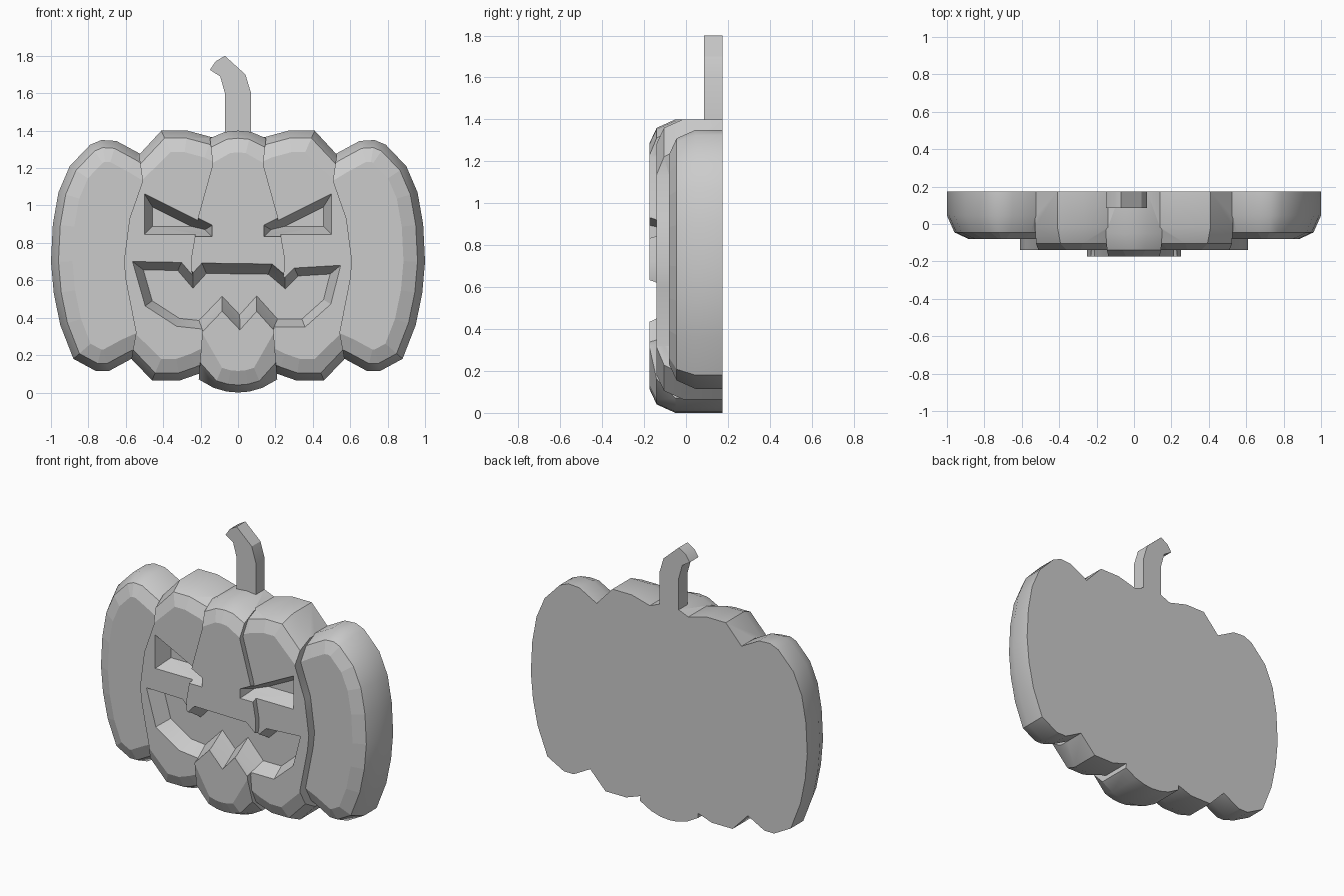
import bpy, bmesh, math
from mathutils import Vector

if "Cube" in bpy.data.objects:
    bpy.data.objects.remove(bpy.data.objects["Cube"])

BACK = 0.175
grey = bpy.data.materials.new("light_grey")
grey.use_nodes = True
colour = (0.6, 0.6, 0.6, 1)
grey.diffuse_color = colour
grey.node_tree.nodes["Principled BSDF"].inputs["Base Color"].default_value = colour


def inset(points, amount):
    """Move every corner of a clockwise outline inwards along its mitre."""
    result = []
    for i, p in enumerate(points):
        a = (p - points[i - 1]).normalized()
        b = (points[(i + 1) % len(points)] - p).normalized()
        na, nb = Vector((a.y, -a.x)), Vector((b.y, -b.x))
        result.append(p + (na + nb) * amount / max(1 + na.dot(nb), 0.5))
    return result


def loft(name, rings):
    """Skin matching outlines, given as (y, points), and cap both ends."""
    bm = bmesh.new()
    loops = [[bm.verts.new((p.x, y, p.y)) for p in pts] for y, pts in rings]
    n = len(loops[0])
    for lo, hi in zip(loops, loops[1:]):
        for i in range(n):
            j = (i + 1) % n
            bm.faces.new((lo[i], lo[j], hi[j], hi[i]))
    bm.faces.new(loops[0])
    bm.faces.new(loops[-1])
    bmesh.ops.recalc_face_normals(bm, faces=bm.faces)
    mesh = bpy.data.meshes.new(name)
    bm.to_mesh(mesh)
    bm.free()
    mesh.materials.append(grey)
    obj = bpy.data.objects.new(name, mesh)
    bpy.context.collection.objects.link(obj)
    return obj


def layer(name, front, top, wall, bottom):
    """Symmetric lobe layer: bevelled top and bottom arcs, straight side walls."""
    half = [Vector(p) for p in top + wall + bottom]
    first, last = len(top), len(top) + len(wall) - 1
    mirror = [Vector((-p.x, p.y)) for p in reversed(half) if p.x > 0]
    full = half + mirror
    rings = [(BACK, full)]
    for depth, amount, slide in ((0.125, 0, 0), (0.035, 0.04, 0.35), (0, 0.115, 0.95)):
        moved = inset(full, amount)[:len(half)]
        if wall:
            moved[first:last + 1] = half[first:last + 1]
            moved[first] = half[first].lerp(half[first + 1], slide)
            moved[last] = half[last].lerp(half[last - 1], slide)
        ring = moved + [Vector((-p.x, p.y)) for p, h in zip(reversed(moved), reversed(half)) if h.x > 0]
        rings.append((front + depth, ring))
    return loft(name, rings)


def carve(name, points):
    """Tapered cutter that narrows towards its floor."""
    pts = [Vector(p) for p in points]
    return loft(name, [(-0.22, inset(pts, -0.02)), (-0.15, pts), (-0.04, inset(pts, 0.048))])


# Lobe layers, from the wide back one to the narrow centre one
body = layer("pumpkin_body", -0.08,
             [(0, 1.1), (0.3, 1.14), (0.53, 1.28), (0.65, 1.345), (0.73, 1.35), (0.79, 1.325),
              (0.9, 1.21), (0.96, 1.07), (0.99, 0.9), (1, 0.7), (0.985, 0.53), (0.95, 0.36),
              (0.88, 0.18), (0.76, 0.115), (0.69, 0.115), (0.57, 0.18), (0.3, 0.3), (0, 0.35)],
             [], [])
middle = layer("middle_lobes", -0.14,
               [(0, 1.3), (0.14, 1.365), (0.27, 1.4), (0.41, 1.4)],
               [(0.53, 1.27), (0.51, 1.13), (0.58, 0.93), (0.61, 0.7), (0.6, 0.6),
                (0.545, 0.32), (0.57, 0.18)],
               [(0.46, 0.065), (0.31, 0.065), (0.21, 0.1), (0, 0.2)])
centre = layer("centre_lobe", -0.175,
               [(0, 1.4), (0.07, 1.393)],
               [(0.15, 1.36), (0.135, 1.22), (0.21, 0.95), (0.25, 0.72), (0.25, 0.66),
                (0.19, 0.33), (0.21, 0.07)],
               [(0.13, 0.025), (0.06, 0.005), (0, 0)])

# Eye and mouth cutters
eye = [(-0.505, 1.07), (-0.145, 0.89), (-0.145, 0.84), (-0.505, 0.84)]
cutters = [
    carve("right_eye", eye),
    carve("left_eye", [(-x, z) for x, z in reversed(eye)]),
    carve("mouth", [(-0.57, 0.705), (-0.3, 0.7), (-0.24, 0.63), (-0.19, 0.685), (0.18, 0.68),
                    (0.25, 0.62), (0.3, 0.67), (0.555, 0.685), (0.5, 0.47), (0.36, 0.345),
                    (0.19, 0.345), (0.1, 0.445), (0.01, 0.345), (-0.085, 0.445), (-0.19, 0.335),
                    (-0.33, 0.35), (-0.5, 0.46)]),
]

# Merge the lobes and carve the face
helpers = [(middle, "UNION"), (centre, "UNION")] + [(c, "DIFFERENCE") for c in cutters]
for obj, operation in helpers:
    mod = body.modifiers.new(obj.name, "BOOLEAN")
    mod.operation, mod.solver, mod.object = operation, "EXACT", obj
merged = bpy.data.meshes.new_from_object(body.evaluated_get(bpy.context.evaluated_depsgraph_get()))
body.modifiers.clear()
body.data = merged
for obj, _ in helpers:
    bpy.data.objects.remove(obj)

# Hooked stem
stem_outline = [(-0.07, 1.37), (-0.07, 1.6), (-0.095, 1.69), (-0.15, 1.725), (-0.12, 1.77),
                (-0.07, 1.8), (0.04, 1.7), (0.07, 1.6), (0.07, 1.37)]
outline = [Vector(p) for p in stem_outline]
stem = loft("stem", [(BACK, outline), (0.085, outline)])

# Soft sides, crisp flat fronts and backs
for obj in (body, stem):
    bpy.ops.object.select_all(action="DESELECT")
    obj.select_set(True)
    bpy.context.view_layer.objects.active = obj
    bpy.ops.object.shade_smooth_by_angle(angle=math.radians(30))
    for face in obj.data.polygons:
        if abs(face.normal.y) > 0.85:
            face.use_smooth = False
